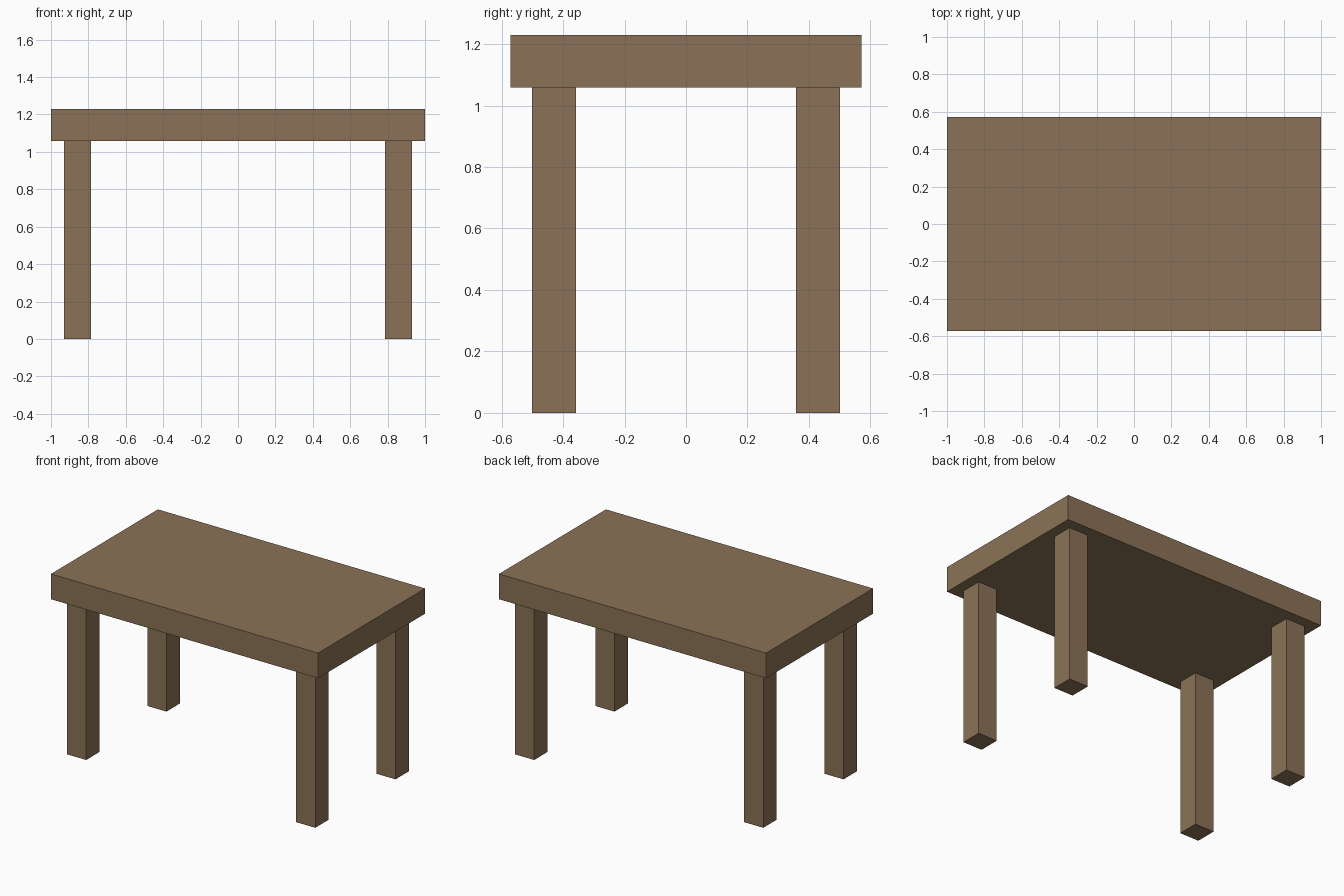
import bpy

default_cube = bpy.data.objects.get("Cube")
if default_cube:
    bpy.data.objects.remove(default_cube, do_unlink=True)

LENGTH, DEPTH, HEIGHT = 2.0, 1.143, 1.229
TOP_THICKNESS = 0.171
LEG_WIDTH = 0.143
LEG_INSET = 0.071
LEG_HEIGHT = HEIGHT - TOP_THICKNESS

# Brown wood
wood = bpy.data.materials.new("brown_wood")
wood.use_nodes = True
colour = (0.258, 0.171, 0.095, 1.0)
wood.diffuse_color = colour
wood.node_tree.nodes["Principled BSDF"].inputs["Base Color"].default_value = colour


def add_box(name, size, centre):
    bpy.ops.mesh.primitive_cube_add(size=1, location=centre)
    box = bpy.context.object
    box.name = name
    box.scale = size
    bpy.ops.object.transform_apply(location=False, rotation=False, scale=True)
    box.data.materials.append(wood)
    return box


# Tabletop slab
add_box("tabletop", (LENGTH, DEPTH, TOP_THICKNESS),
        (0, 0, LEG_HEIGHT + TOP_THICKNESS / 2))

# Four square legs, set in from the edges
leg_x = LENGTH / 2 - LEG_INSET - LEG_WIDTH / 2
leg_y = DEPTH / 2 - LEG_INSET - LEG_WIDTH / 2
for side, sx in (("left", 1), ("right", -1)):
    for end, sy in (("front", -1), ("back", 1)):
        add_box(f"{end}_{side}_leg", (LEG_WIDTH, LEG_WIDTH, LEG_HEIGHT),
                (sx * leg_x, sy * leg_y, LEG_HEIGHT / 2))
